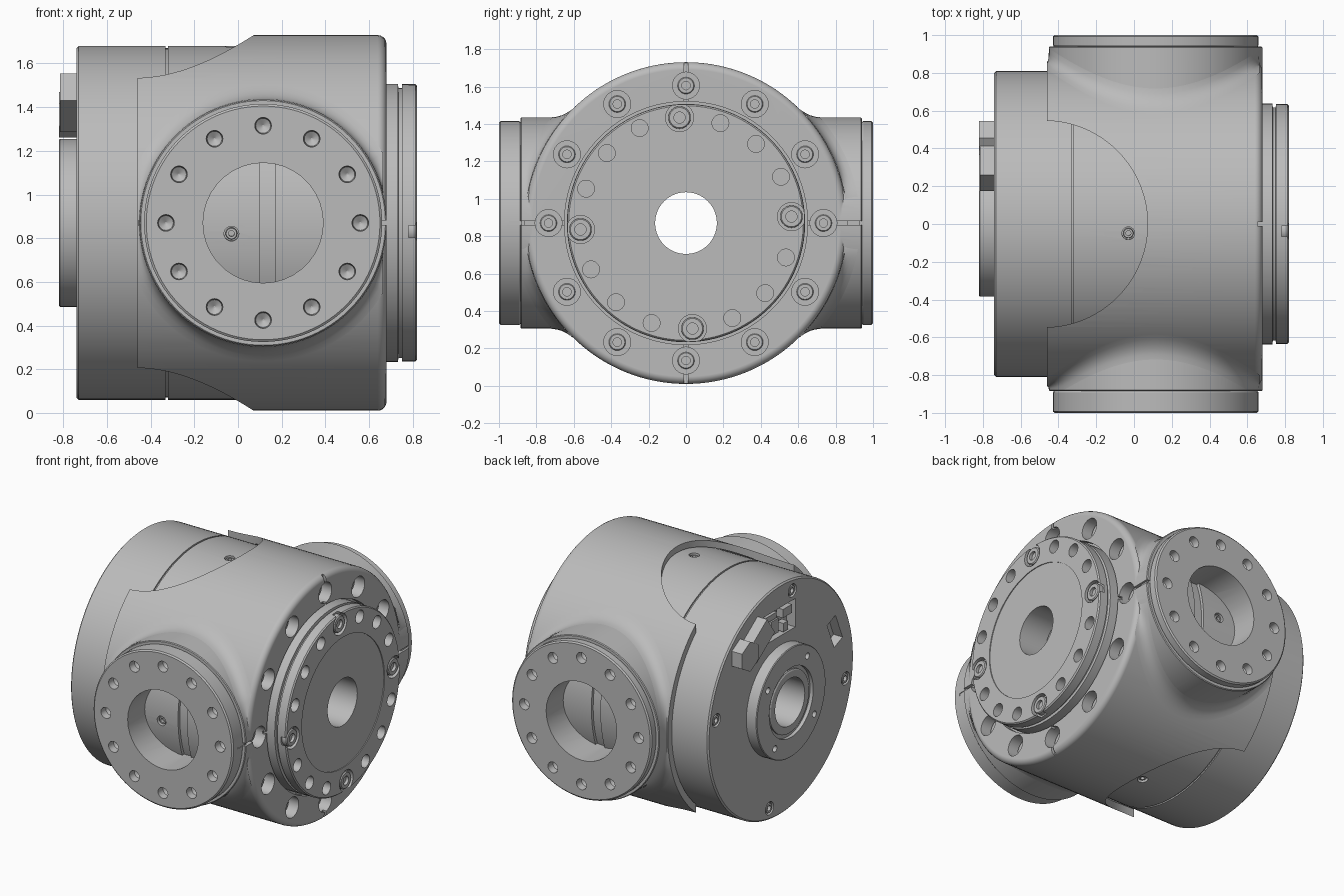
import bpy, bmesh
from math import sin, cos, pi, sqrt, radians
from mathutils import Vector, Matrix

if "Cube" in bpy.data.objects:
    bpy.data.objects.remove(bpy.data.objects["Cube"])

CZ = 0.87            # height of the main axis
PX = 0.115           # x of the side port axis
X, Y = Vector((1, 0, 0)), Vector((0, 1, 0))
TWIST = radians(3.5)

steel = bpy.data.materials.new("satin grey metal")
steel.use_nodes = True
GREY = (0.5, 0.5, 0.5, 1)
steel.diffuse_color = GREY
steel.node_tree.nodes["Principled BSDF"].inputs["Base Color"].default_value = GREY


def lathe(bm, origin, direction, profile, n=32):
    """Closed solid turned around a direction; profile holds (distance, radius)."""
    q = Vector((0, 0, 1)).rotation_difference(direction)
    rings = []
    for t, r in profile:
        rings.append([bm.verts.new(Vector(origin) + q @ Vector(
            (r * cos(2 * pi * i / n), r * sin(2 * pi * i / n), t))) for i in range(n)])
    for a, b in zip(rings, rings[1:]):
        for i in range(n):
            j = (i + 1) % n
            bm.faces.new((a[i], a[j], b[j], b[i]))
    bm.faces.new(rings[0][::-1])
    bm.faces.new(rings[-1])


def box(bm, centre, size, spin=0):
    """Box turned by spin around the x axis."""
    m = Matrix.Translation(centre) @ Matrix.Rotation(spin, 4, 'X') @ Matrix.Diagonal((*size, 1))
    bmesh.ops.create_cube(bm, size=1, matrix=m)


def make(name, bm):
    bmesh.ops.recalc_face_normals(bm, faces=bm.faces)
    mesh = bpy.data.meshes.new(name)
    bm.to_mesh(mesh)
    bm.free()
    ob = bpy.data.objects.new(name, mesh)
    ob.data.materials.append(steel)
    bpy.context.collection.objects.link(ob)
    return ob


def turned(name, *args, **kw):
    bm = bmesh.new()
    lathe(bm, *args, **kw)
    return make(name, bm)


def activate(ob):
    bpy.ops.object.select_all(action='DESELECT')
    ob.select_set(True)
    bpy.context.view_layer.objects.active = ob


def combine(ob, other, operation='DIFFERENCE'):
    mod = ob.modifiers.new("bool", 'BOOLEAN')
    mod.operation, mod.solver, mod.object = operation, 'EXACT', other
    activate(ob)
    bpy.ops.object.modifier_apply(modifier=mod.name)
    bpy.data.objects.remove(other)


def finish(ob):
    activate(ob)
    bpy.ops.object.shade_smooth_by_angle(angle=radians(30))
    ob.modifiers.new("normals", 'WEIGHTED_NORMAL').keep_sharp = True


def around(count, radius, x, start=0.0):
    """Points on a circle around the main axis."""
    for k in range(count):
        a = start + 2 * pi * k / count
        yield a, Vector((x, radius * cos(a), CZ + radius * sin(a)))


def screw(bm, origin, direction, r, h):
    lathe(bm, origin, direction, [(0, r), (h - .006, r), (h, r * .9), (h, r * .5), (h - .02, r * .5)], 24)


def bore(ob):
    combine(ob, turned("bore", (-1, 0, CZ), X, [(0, .165), (2, .165)], n=64))


# Main housing: rounded drum joined with two side ports
R = 0.04
edge = [(.68 - R + R * sin(a), .86 - R + R * cos(a)) for a in (k * pi / 10 for k in range(6))]
housing = turned("housing", (0, 0, CZ), X, [(-.46, .86)] + edge, n=128)
for side, step in ((-1, .885), (1, .94)):
    combine(housing, turned("port", (PX, 0, CZ), Y * side,
            [(.5, .565), (step - .005, .565), (step, .56), (step, .54), (step + .008, .545),
             (.992, .545), (1, .535)], n=96), 'UNION')
combine(housing, turned("cavity", (0, 0, CZ), X, [(-.6, .815), (.6, .815)], n=128))
combine(housing, turned("saddle", (-.475, 0, 0), Vector((0, 0, 1)), [(-.2, .547), (2, .547)], n=96))
combine(housing, turned("port_bore", (PX, 0, CZ), Y, [(-1.2, .275), (1.2, .275)], n=36))
combine(housing, turned("seat", (0, 0, CZ), X, [(.64, .65), (.8, .65)], n=96))
bore(housing)

# Blind holes in the port rims and the end rim
bm = bmesh.new()
for side in (-1, 1):
    for k in range(12):
        a = k * pi / 6
        lathe(bm, (PX + .445 * cos(a), side * 1.02, CZ + .445 * sin(a)), Y * -side,
              [(0, .04), (.07, .034), (.09, .004)], 20)
for a, p in around(12, .735, .7):
    lathe(bm, p, -X, [(0, .072), (.14, .072)], 24)
combine(housing, make("rim_holes", bm))
bm = bmesh.new()
for a, p in around(4, .79, .68):
    box(bm, p, (.05, .31, .02), a)
combine(housing, make("slits", bm))
finish(housing)

bm = bmesh.new()
for a, p in around(12, .735, .53):
    screw(bm, p, X, .045, .07)
finish(make("rim_screws", bm))

# Soft blends where the ports meet the drum
bm = bmesh.new()
N, F, PR = 96, .07, .565
for side, top in ((-1, .88), (1, .93)):
    rows = []
    for i in range(N):
        c, s = cos(2 * pi * i / N), sin(2 * pi * i / N)

        def spot(r, lift):
            y = min(sqrt(.86 ** 2 - (r * s) ** 2) + lift, top)
            return Vector((min(max(PX + r * c, -.459), .665), side * y, CZ + r * s))
        p0, p1, p2 = spot(PR + F, .001), spot(PR + .001, 0), spot(PR + .001, F)
        rows.append([bm.verts.new(p0 * (1 - u) ** 2 + p1 * 2 * u * (1 - u) + p2 * u * u)
                     for u in (k / 5 for k in range(6))])
    for i in range(N):
        a, b = rows[i], rows[(i + 1) % N]
        for k in range(5):
            bm.faces.new((a[k], a[k + 1], b[k + 1], b[k]))
blend = make("port_blends", bm)
finish(blend)

# Drive drum inside the housing, with a seam and a recessed band
drive = turned("drive_drum", (0, 0, CZ), X,
               [(-.74, .8), (-.73, .81), (-.332, .81), (-.332, .8), (-.32, .8), (-.32, .81),
                (.1, .81), (.1, .79), (.17, .79), (.17, .81), (.59, .81)], n=128)
bore(drive)
bm = bmesh.new()
box(bm, (-.74, .02, CZ + .55), (.14, .36, .2))
box(bm, (-.74, -.6, CZ + .25), (.14, .1, .2), radians(-23))
for a, p in around(4, .73, -.76, radians(10)):
    lathe(bm, p, X, [(0, .045), (.05, .045)], 24)
for a, p in around(4, .83, -.03, TWIST):
    lathe(bm, p, Vector((0, -cos(a), -sin(a))), [(0, .034), (.05, .034)], 24)
combine(drive, make("drive_cuts", bm))
finish(drive)

bm = bmesh.new()
for a, p in around(4, .73, -.7, radians(10)):
    screw(bm, p, -X, .036, .037)
for a, p in around(4, .77, -.03, TWIST):
    screw(bm, p, Vector((0, cos(a), sin(a))), .027, .03)
finish(make("drive_screws", bm))

# Rear boss with stepped collar and small holes
boss = turned("rear_boss", (-.73, 0, CZ), -X, [(0, .385), (.085, .385), (.09, .38)], n=96)
bm = bmesh.new()
lathe(bm, (-.85, 0, CZ), X, [(0, .245), (.055, .245)], 64)
for a, p in around(4, .315, -.85, radians(35)):
    lathe(bm, p, X, [(0, .022), (.07, .022)], 16)
combine(boss, make("boss_cuts", bm))
bore(boss)
finish(boss)
collar = turned("rear_collar", (-.73, 0, CZ), -X, [(0, .22), (.075, .22), (.08, .212)], n=64)
bore(collar)
finish(collar)

# Cable connector and the terminal blocks in the rear pocket
bm = bmesh.new()
lathe(bm, (-.72, .455, 1.365), -X, [(0, .105), (.1, .105)], 6)
box(bm, (-.765, .32, 1.42), (.1, .25, .15), radians(-35))
make("connector", bm)
bm = bmesh.new()
for y, z, w, h in ((-.08, 1.46, .1, .06), (.06, 1.4, .08, .1), (.1, 1.48, .12, .04), (-.06, 1.36, .05, .06)):
    box(bm, (-.71, y, z), (.05, w, h))
make("terminal_blocks", bm)

# Output flange with notched rim, bolt circle and shallow centre disc
flange = turned("output_flange", (0, 0, CZ), X,
                [(.62, .637), (.732, .637), (.735, .618), (.75, .618), (.752, .635),
                 (.812, .635), (.82, .627)], n=128)
bm = bmesh.new()
lathe(bm, (.814, 0, CZ), X, [(0, .46), (.1, .46)], 96)
for k, (a, p) in enumerate(around(16, .565, .85, TWIST)):
    if k % 4:
        lathe(bm, p, -X, [(0, .045), (.1, .045)], 24)
    else:
        lathe(bm, p, -X, [(0, .075), (.07, .075)], 32)
combine(flange, make("flange_cuts", bm))
bore(flange)
finish(flange)
bm = bmesh.new()
for a, p in around(4, .565, .775, TWIST):
    screw(bm, p, X, .06, .042)
finish(make("flange_screws", bm))
